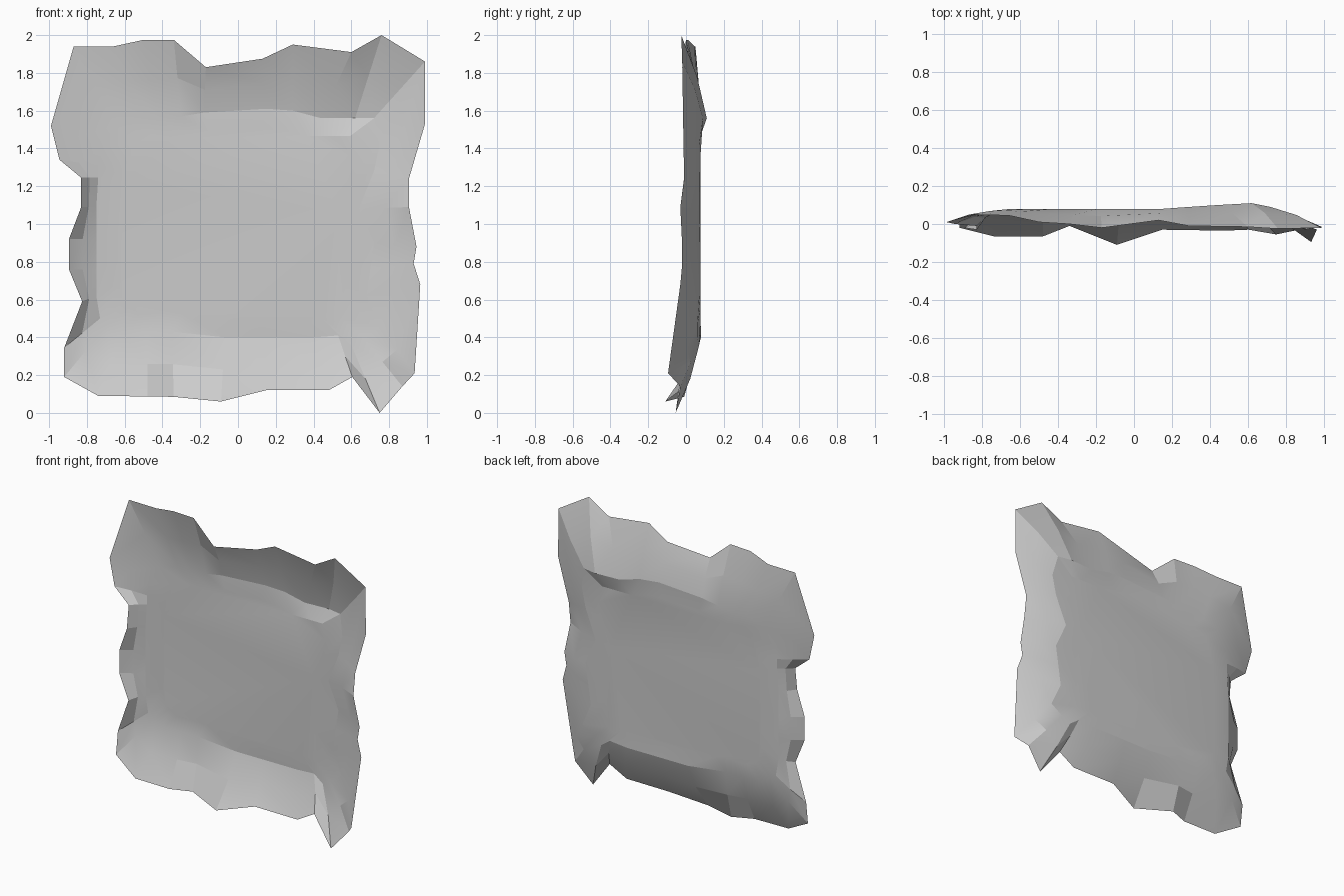
import bpy, bmesh
from mathutils import Vector
from math import radians

# Ragged outer edge, clockwise from the upper left: x, z, y
edge = [(-.99, 1.52, .01), (-.87, 1.94, .05), (-.66, 1.94, .045), (-.50, 1.975, .01),
        (-.34, 1.975, 0), (-.17, 1.83, -.02), (.13, 1.875, .02), (.29, 1.95, -.01),
        (.60, 1.91, -.015), (.76, 2.0, -.025), (.99, 1.86, -.02), (.99, 1.53, -.015),
        (.905, 1.24, -.01), (.905, 1.09, -.03), (.945, .88, -.02), (.93, .79, -.02),
        (.965, .68, -.03), (.935, .21, -.095), (.87, .14, -.03), (.75, 0, -.055),
        (.605, .19, -.03), (.48, .12, -.035), (.15, .12, -.03), (-.09, .06, -.11),
        (-.34, .085, -.01), (-.48, .087, -.065), (-.74, .09, -.065), (-.92, .19, -.02),
        (-.92, .345, 0), (-.825, .59, -.02), (-.895, .76, -.02), (-.895, .92, -.02),
        (-.83, 1.09, -.03), (-.83, 1.245, -.01), (-.945, 1.34, 0)]

# Crease where the rim meets the recessed panel: x, z, y
crease = [(-.72, 1.40, .06), (-.65, 1.52, .08), (-.52, 1.56, .08), (-.42, 1.55, .08),
          (-.30, 1.57, .08), (-.18, 1.59, .08), (.15, 1.61, .08), (.29, 1.60, .09),
          (.44, 1.56, .10), (.62, 1.56, .11), (.72, 1.56, .09), (.75, 1.42, .07),
          (.72, 1.28, .07), (.64, 1.08, .075), (.72, .90, .07), (.70, .76, .07),
          (.68, .62, .07), (.75, .46, .06), (.66, .40, .06), (.60, .36, .07),
          (.53, .41, .075), (.40, .40, .08), (.14, .40, .08), (-.07, .40, .08),
          (-.35, .43, .07), (-.48, .43, .07), (-.62, .43, .07), (-.69, .47, .06),
          (-.73, .50, .06), (-.75, .62, .06), (-.75, .76, .06), (-.75, .92, .06),
          (-.75, 1.09, .06), (-.74, 1.245, .06), (-.74, 1.31, .06)]

outer = [Vector((x, y, z)) for x, z, y in edge]
inner = [Vector((x, y, z)) for x, z, y in crease]

# Rim halfway ring bows back; the panel ring flattens to one plane
middle = [a.lerp(b, .5) for a, b in zip(outer, inner)]
for m, a, b in zip(middle, outer, inner):
    m.y = a.y * .38 + b.y * .62
centre = Vector((-.03, .076, 1.0))
panel = [centre.lerp(p, .83) for p in inner]
for p in panel:
    p.y = centre.y

# Single-layer sheet: bridged rings and a flat middle face
bm = bmesh.new()
rings = [[bm.verts.new(p) for p in ring] for ring in (outer, middle, inner, panel)]
n = len(edge)
for a, b in zip(rings, rings[1:]):
    for i in range(n):
        j = (i + 1) % n
        bm.faces.new((a[i], a[j], b[j], b[i]))
bm.faces.new(rings[-1])
bmesh.ops.recalc_face_normals(bm, faces=bm.faces)
bm.normal_update()
if sum(f.normal.y * f.calc_area() for f in bm.faces) > 0:
    bmesh.ops.reverse_faces(bm, faces=bm.faces)

mesh = bpy.data.meshes.new("crumpled_sheet")
bm.to_mesh(mesh)
bm.free()
sheet = bpy.data.objects.new("crumpled_sheet", mesh)
bpy.context.collection.objects.link(sheet)
bpy.context.view_layer.objects.active = sheet
sheet.select_set(True)
bpy.ops.object.shade_smooth_by_angle(angle=radians(12))
